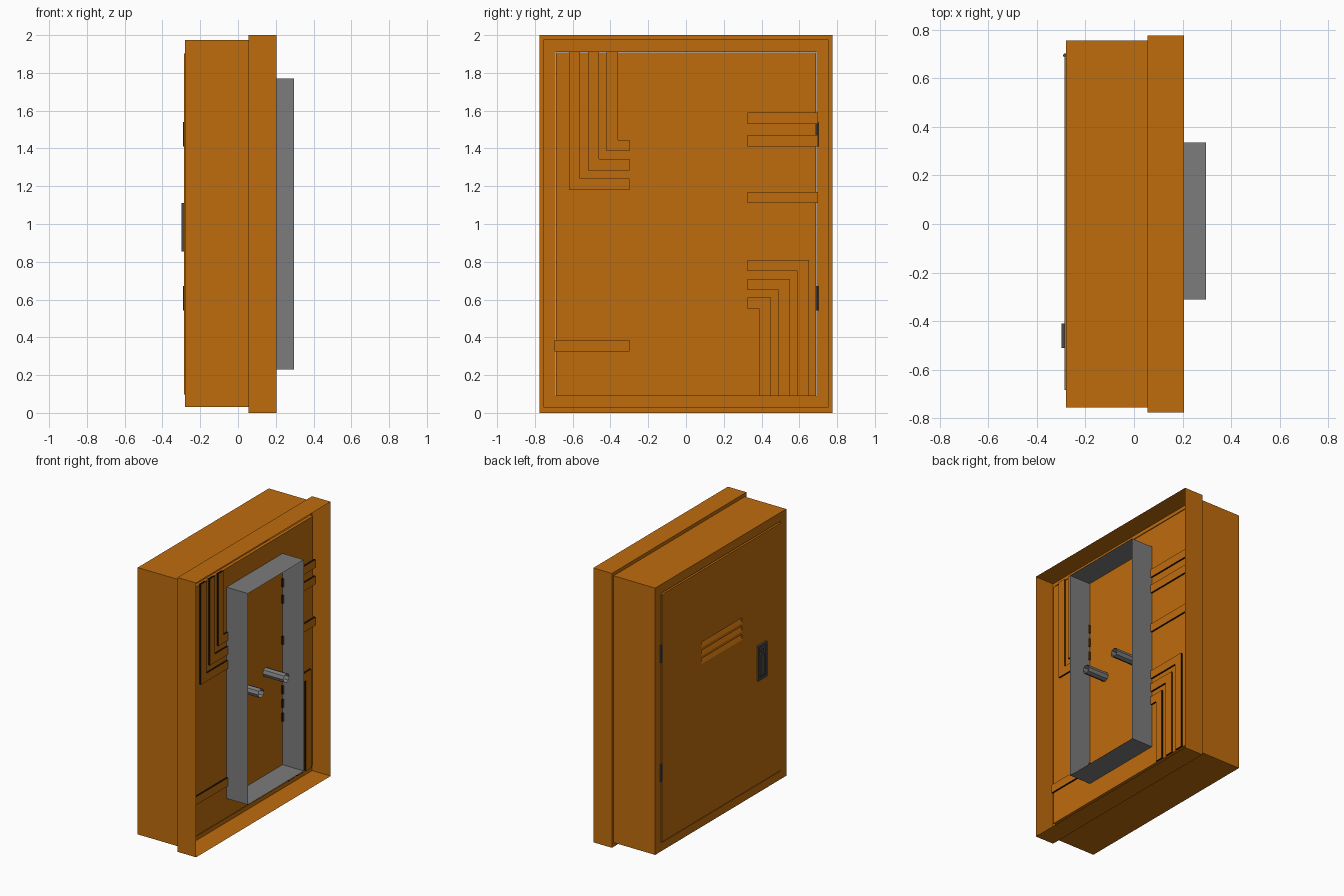
import bpy, bmesh, math
from mathutils import Matrix

if "Cube" in bpy.data.objects:
    bpy.data.objects.remove(bpy.data.objects["Cube"])


def mat(name, c):
    m = bpy.data.materials.new(name)
    m.diffuse_color = (*c, 1)
    m.use_nodes = True
    m.node_tree.nodes["Principled BSDF"].inputs["Base Color"].default_value = m.diffuse_color
    return m


ORANGE = mat("orange_paint", (0.52, 0.15, 0.004))
DARK = mat("dark_metal", (0.07, 0.07, 0.075))
GREY = mat("grey_metal", (0.2, 0.2, 0.2))
BLACK = mat("black_trim", (0.004, 0.004, 0.004))


def finish(name, bm, material):
    me = bpy.data.meshes.new(name)
    bm.to_mesh(me)
    bm.free()
    ob = bpy.data.objects.new(name, me)
    bpy.context.collection.objects.link(ob)
    me.materials.append(material)
    return ob


def box(name, x, y, z, material):
    bm = bmesh.new()
    c = [(a + b) / 2 for a, b in (x, y, z)]
    s = [abs(b - a) for a, b in (x, y, z)]
    bmesh.ops.create_cube(bm, size=1, matrix=Matrix.Translation(c) @ Matrix.Diagonal((*s, 1)))
    return finish(name, bm, material)


def rod(name, c, r, length, axis, material, sides=8, caps=True):
    bm = bmesh.new()
    rot = Matrix.Rotation(math.pi / 2, 4, 'Y') if axis == 'X' else Matrix()
    bmesh.ops.create_cone(bm, segments=sides, radius1=r, radius2=r, depth=length,
                          cap_ends=caps, matrix=Matrix.Translation(c) @ rot)
    return finish(name, bm, material)


def shell(name, rings, material):
    """Rectangular tube lofted through rings of (x, y0, y1, z0, z1)."""
    bm = bmesh.new()
    loops = [[bm.verts.new((x, y, z)) for y, z in ((a, c), (b, c), (b, d), (a, d))]
             for x, a, b, c, d in rings]
    for p, q in zip(loops, loops[1:]):
        for i in range(4):
            j = (i + 1) % 4
            bm.faces.new((p[i], p[j], q[j], q[i]))
    return finish(name, bm, material)


def trace(name, outline):
    """Thin raised strip on the back plate: black side walls, orange top."""
    x0, x1 = 0.12, 0.137
    bm = bmesh.new()
    lo = [bm.verts.new((x0, y, z)) for y, z in outline]
    hi = [bm.verts.new((x1, y, z)) for y, z in outline]
    n = len(outline)
    for i in range(n):
        j = (i + 1) % n
        bm.faces.new((lo[i], lo[j], hi[j], hi[i])).material_index = 1
    bm.faces.new(hi)
    bmesh.ops.recalc_face_normals(bm, faces=bm.faces)
    finish(name, bm, ORANGE).data.materials.append(BLACK)


# Cabinet body with wide rear flange, open at the back
shell("cabinet_body", [(0.205, -0.775, 0.775, 0, 2), (0.055, -0.775, 0.775, 0, 2),
                       (0.055, -0.755, 0.755, 0.03, 1.975), (-0.28, -0.755, 0.755, 0.03, 1.975),
                       (-0.28, -0.69, 0.69, 0.09, 1.91), (-0.262, -0.69, 0.69, 0.09, 1.91)], ORANGE)

# Door with three sloped vent slots
door = box("door", (-0.285, -0.262), (-0.682, 0.682), (0.098, 1.902), ORANGE)
bm = bmesh.new()
for k in range(3):
    z = 1.22 + 0.06 * k
    prof = [(-0.30, z), (-0.285, z), (-0.27, z + 0.032), (-0.27, z + 0.04), (-0.30, z + 0.04)]
    f = bm.faces.new([bm.verts.new((x, -0.24, h)) for x, h in prof])
    ext = bmesh.ops.extrude_face_region(bm, geom=[f])["geom"]
    bmesh.ops.translate(bm, vec=(0, 0.47, 0),
                        verts=[v for v in ext if isinstance(v, bmesh.types.BMVert)])
bmesh.ops.recalc_face_normals(bm, faces=bm.faces)
cutter = finish("vent_cutter", bm, ORANGE)
cutter.hide_render = True
cutter.hide_set(True)
mod = door.modifiers.new("vents", 'BOOLEAN')
mod.operation, mod.solver, mod.object = 'DIFFERENCE', 'EXACT', cutter

# Hinges
for i, z in enumerate((0.607, 1.475)):
    rod(f"hinge_{i}", (-0.283, 0.693, z), 0.009, 0.13, 'Z', DARK)

# Handle: surround, lever and lock
box("handle_plate", (-0.292, -0.28), (-0.51, -0.41), (0.855, 1.11), DARK)
for i, (a, b) in enumerate(((-0.51, -0.497), (-0.423, -0.41))):
    box(f"handle_rim_{i}", (-0.299, -0.285), (a, b), (0.855, 1.11), DARK)
for i, (a, b) in enumerate(((0.855, 0.87), (1.095, 1.11))):
    box(f"handle_rim_cross_{i}", (-0.299, -0.285), (-0.51, -0.41), (a, b), DARK)
box("handle_lever", (-0.299, -0.285), (-0.485, -0.435), (0.88, 1.03), DARK)
rod("handle_lock", (-0.293, -0.46, 1.063), 0.016, 0.01, 'X', DARK)

# Back plate
box("back_plate", (0.10, 0.125), (-0.688, 0.688), (0.09, 1.908), ORANGE)

# Raised strips: bent runs, then straight runs
W = 0.06
for k in range(3):
    y, z = -0.62 + 0.1 * k, 1.18 + 0.103 * k
    trace(f"upper_strip_{k}", [(y, 1.912), (y, z), (-0.30, z), (-0.30, z + W),
                               (y + W, z + W), (y + W, 1.912)])
    y, z = 0.65 - 0.1 * k, 0.81 - 0.1 * k
    trace(f"lower_strip_{k}", [(y, 0.09), (y, z), (0.325, z), (0.325, z - W),
                               (y - W, z - W), (y - W, 0.09)])
for k, (y0, y1, z) in enumerate(((0.325, 0.70, 1.53), (0.325, 0.70, 1.41),
                                 (0.325, 0.70, 1.11), (-0.695, -0.30, 0.325))):
    trace(f"side_strip_{k}", [(y0, z), (y1, z), (y1, z + W), (y0, z + W)])

# Open frame and two pins standing on the back plate
shell("rear_frame", [(0.125, -0.31, 0.335, 0.23, 1.77), (0.297, -0.31, 0.335, 0.23, 1.77)], GREY)
for i, y in enumerate((-0.15, 0.14)):
    rod(f"pin_{i}", (0.208, y, 0.98), 0.033, 0.17, 'X', GREY, caps=False)
